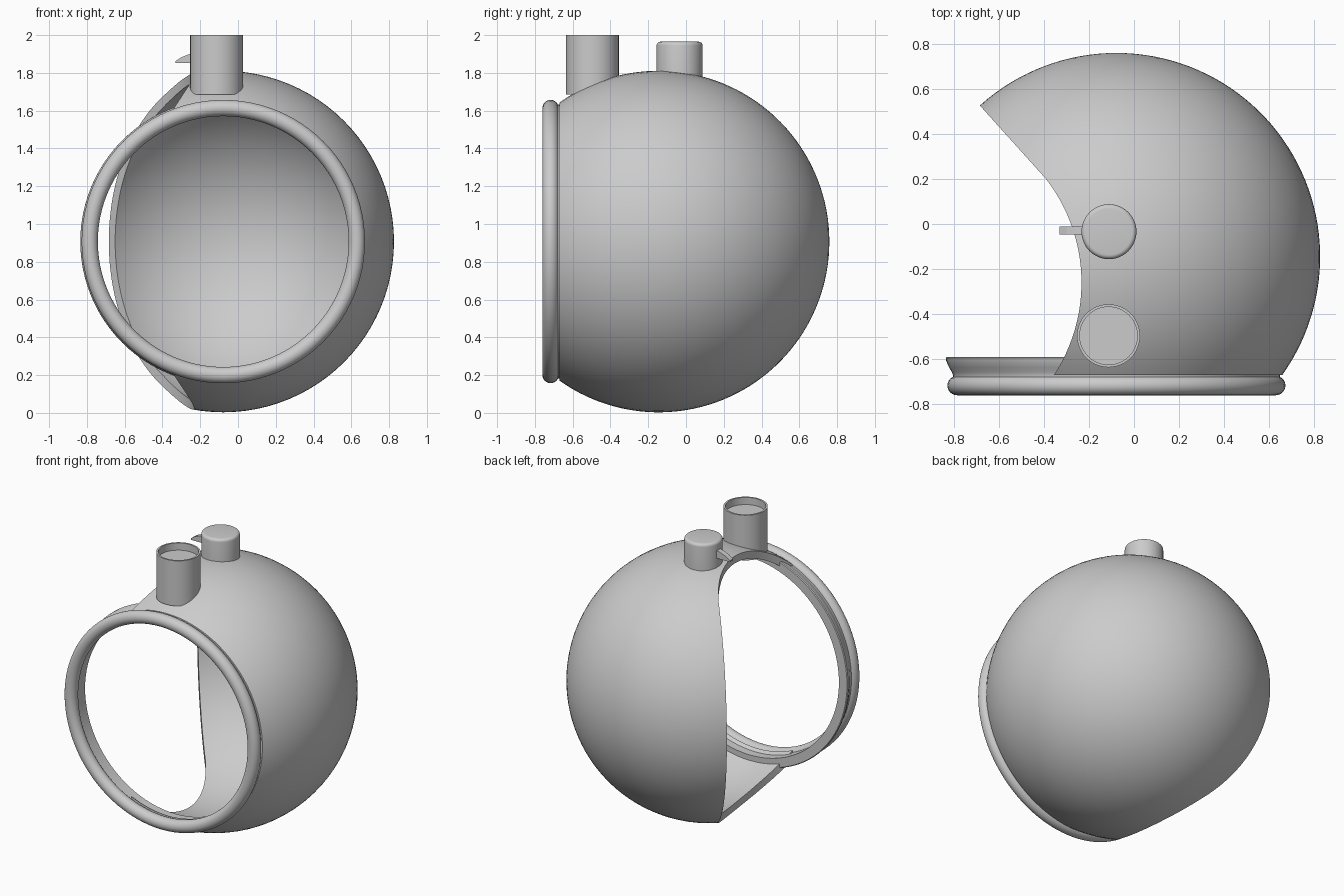
import bpy, bmesh
from math import sin, cos, pi, radians, sqrt, acos
from mathutils import Matrix, Vector

cube = bpy.data.objects.get("Cube")
if cube:
    bpy.data.objects.remove(cube, do_unlink=True)

GREY = (0.6, 0.6, 0.6, 1.0)
mat = bpy.data.materials.new("plain grey")
mat.use_nodes = True
mat.diffuse_color = GREY
mat.node_tree.nodes["Principled BSDF"].inputs["Base Color"].default_value = GREY

CENTRE = Vector((-0.078, -0.145, 0.907))
RADIUS, WALL, FRONT = 0.904, 0.05, -0.67
ALONG_Y = Matrix.Rotation(radians(-90), 4, 'X')


def add_object(name, bm):
    bmesh.ops.recalc_face_normals(bm, faces=bm.faces)
    mesh = bpy.data.meshes.new(name)
    bm.to_mesh(mesh)
    bm.free()
    mesh.materials.append(mat)
    obj = bpy.data.objects.new(name, mesh)
    bpy.context.collection.objects.link(obj)
    return obj


def activate(obj):
    bpy.ops.object.select_all(action='DESELECT')
    obj.select_set(True)
    bpy.context.view_layer.objects.active = obj


def smooth(obj, angle=30):
    activate(obj)
    bpy.ops.object.shade_smooth_by_angle(angle=radians(angle))


def lathe(name, profile, origin, turn=Matrix(), steps=96, closed=False):
    """Spin (radius, height) points around an axis through origin."""
    bm = bmesh.new()
    verts = [bm.verts.new((r, 0, h)) for r, h in profile]
    edges = [bm.edges.new(pair) for pair in zip(verts, verts[1:])]
    if closed:
        edges.append(bm.edges.new((verts[-1], verts[0])))
    bmesh.ops.spin(bm, geom=verts + edges, axis=(0, 0, 1), cent=(0, 0, 0),
                   angle=2 * pi, steps=steps, use_merge=True)
    bmesh.ops.remove_doubles(bm, verts=bm.verts, dist=1e-5)
    bm.transform(Matrix.Translation(origin) @ turn)
    return add_object(name, bm)


def prism(name, outline, direction):
    """Extrude a flat outline along a direction."""
    bm = bmesh.new()
    face = bm.faces.new([bm.verts.new(p) for p in outline])
    out = bmesh.ops.extrude_face_region(bm, geom=[face])
    moved = [v for v in out["geom"] if isinstance(v, bmesh.types.BMVert)]
    bmesh.ops.translate(bm, verts=moved, vec=direction)
    return add_object(name, bm)


def arc(radius, start, end, count):
    return [(radius * sin(start + (end - start) * i / count),
             radius * cos(start + (end - start) * i / count))
            for i in range(count + 1)]


# Hollow round shell with a flat front opening
rim = FRONT - CENTRE.y
inner = RADIUS - WALL
profile = arc(RADIUS, 0, acos(rim / RADIUS), 48)
profile += arc(inner, acos(rim / inner), 0, 48)
for end in (0, -1):
    profile[end] = (0, profile[end][1])
shell = lathe("shell", profile, CENTRE, ALONG_Y)

# Side opening: curved cutter with a straight rear edge
outline = [(-0.983 + 0.75 * cos(radians(a)), -0.26 + 0.75 * sin(radians(a)), -0.5)
           for a in range(-40, 40, 3)]
outline += [(-0.687, 0.529, -0.5), (-1.113, 1.0, -0.5),
            (-1.6, 1.0, -0.5), (-1.6, -0.9, -0.5)]
cutter = prism("side_cutter", outline, (0, 0, 3))
cutter.hide_render = True
cut = shell.modifiers.new("side opening", 'BOOLEAN')
cut.operation = 'DIFFERENCE'
cut.solver = 'EXACT'
cut.object = cutter
activate(shell)
bpy.ops.object.modifier_apply(modifier=cut.name)
bpy.data.objects.remove(cutter, do_unlink=True)
smooth(shell)

# Rounded front ring and the collar behind it
ring_centre = Vector((CENTRE.x, -0.717, CENTRE.z))
tube = [(0.707 + x, y) for x, y in arc(0.043, 0, 2 * pi, 24)[:-1]]
smooth(lathe("front_ring", tube, ring_centre, ALONG_Y, closed=True))
collar = [(0.69, 0.02), (0.69, 0.127), (0.752, 0.127), (0.757, 0.122),
          (0.755, 0.108), (0.742, 0.08), (0.73, 0.06), (0.725, 0.045), (0.725, 0.02)]
smooth(lathe("front_collar", collar, ring_centre, ALONG_Y, closed=True))

# Open-topped pipe with a recessed floor
pipe = [(0, 1.685), (0.14, 1.685), (0.14, 2.0), (0.128, 2.0), (0.128, 1.95), (0, 1.95)]
smooth(lathe("top_pipe", pipe, (-0.113, -0.496, 0), steps=48))

# Round knob with a softened top edge
knob = [(0, 1.765), (0.122, 1.765), (0.122, 1.945)]
knob += [(0.102 + x, 1.945 + y) for x, y in arc(0.02, pi / 2, 0, 5)[1:]] + [(0, 1.965)]
smooth(lathe("top_knob", knob, (-0.111, -0.034, 0), steps=48))

# Small tapered lever on the knob
lever = [(-0.22, 1.852), (-0.331, 1.852), (-0.331, 1.862),
         (-0.30, 1.883), (-0.257, 1.9), (-0.22, 1.908)]
prism("knob_lever", [(x, -0.046, z) for x, z in lever], (0, 0.036, 0))
